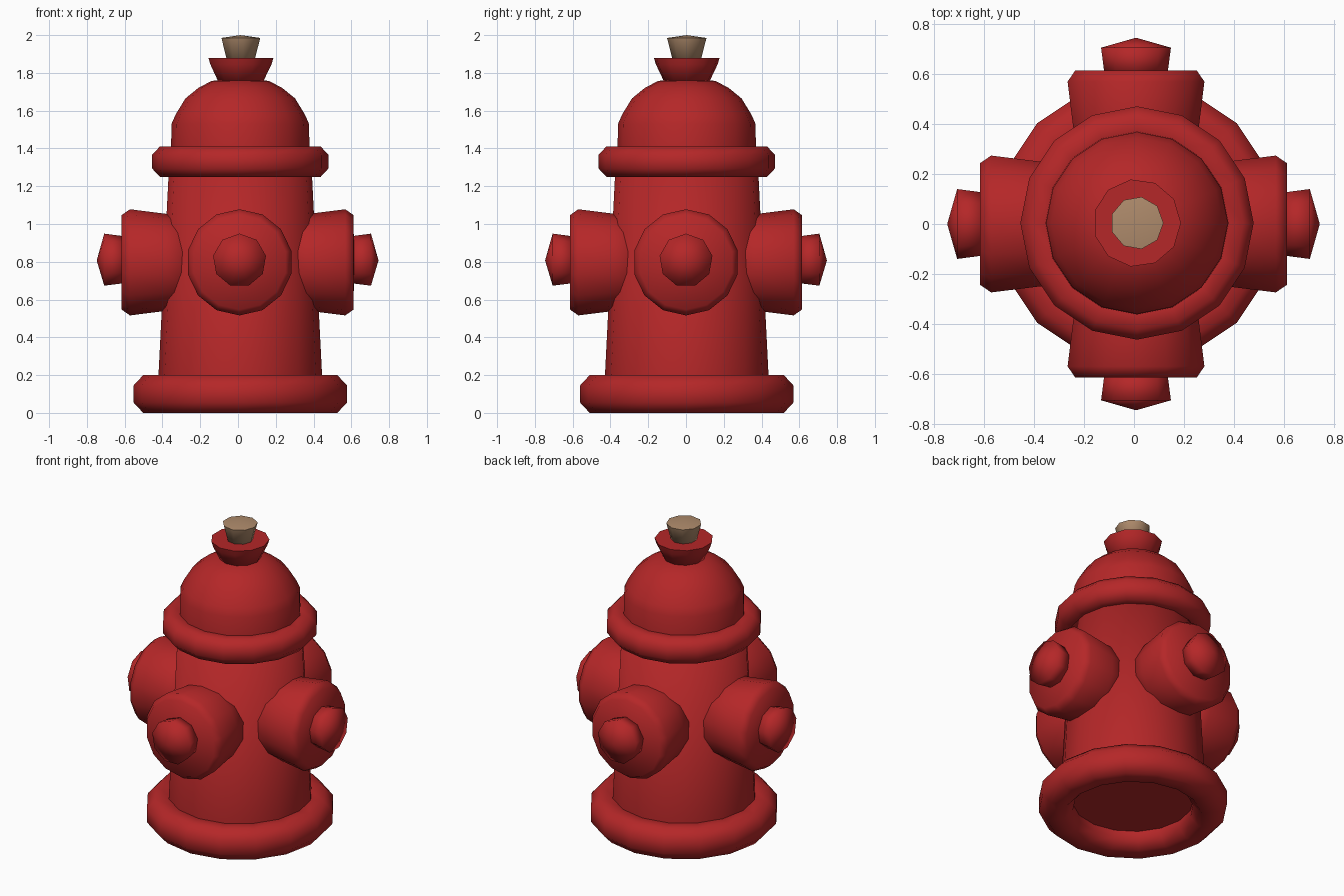
import bpy
import math
from mathutils import Matrix, Vector

old = bpy.data.objects.get("Cube")
if old:
    bpy.data.objects.remove(old, do_unlink=True)


def make_material(name, colour):
    mat = bpy.data.materials.new(name)
    mat.use_nodes = True
    mat.diffuse_color = (*colour, 1)
    mat.node_tree.nodes["Principled BSDF"].inputs["Base Color"].default_value = (*colour, 1)
    return mat


RED = make_material("hydrant red", (0.46, 0.02, 0.021))
TAN = make_material("tan bolt", (0.43, 0.26, 0.15))
CENTRE = Vector((0.012, 0.004, 0))


def lathe(name, profile, sides, mat=RED, place=Matrix.Translation(CENTRE), closed=False, phase=0.0):
    """Spin a (radius, height) profile around z; zero radius makes a pole."""
    verts, faces, rings = [], [], []
    for r, h in profile:
        count = sides if r > 0 else 1
        rings.append([len(verts) + i for i in range(count)])
        for i in range(count):
            a = math.tau * i / sides + phase
            verts.append(place @ Vector((r * math.cos(a), r * math.sin(a), h)))
    pairs = list(zip(rings, rings[1:]))
    if closed:
        pairs.append((rings[-1], rings[0]))
    for low, high in pairs:
        for i in range(sides):
            j = (i + 1) % sides
            if len(low) == 1:
                faces.append((low[0], high[j], high[i]))
            elif len(high) == 1:
                faces.append((low[i], low[j], high[0]))
            else:
                faces.append((low[i], low[j], high[j], high[i]))
    mesh = bpy.data.meshes.new(name)
    mesh.from_pydata(verts, [], faces)
    mesh.materials.append(mat)
    obj = bpy.data.objects.new(name, mesh)
    bpy.context.collection.objects.link(obj)
    bpy.ops.object.select_all(action="DESELECT")
    obj.select_set(True)
    bpy.context.view_layer.objects.active = obj
    bpy.ops.object.shade_smooth_by_angle(angle=math.radians(88))
    return obj


def rounded_ring(name, major, minor, z, half):
    """Ring with a chamfered, eight-sided section."""
    a, b = minor * 0.5, half * 0.45
    section = [(-a, -half), (a, -half), (minor, -b), (minor, b),
               (a, half), (-a, half), (-minor, b), (-minor, -b)]
    lathe(name, [(major + r, z + h) for r, h in section], 16, closed=True)


# Central barrel and the two rings around it
lathe("barrel", [(0, 0.1), (0.437, 0.1), (0.433, 0.2), (0.376, 1.33), (0, 1.33)], 16)
rounded_ring("base_ring", 0.463, 0.102, 0.1, 0.1)
rounded_ring("collar_ring", 0.385, 0.082, 1.33, 0.08)

# Domed bonnet, flared cap and top bolt
lathe("bonnet", [(0, 1.36), (0.367, 1.36), (0.364, 1.53), (0.342, 1.58),
                 (0.29, 1.665), (0.22, 1.722), (0.15, 1.758), (0, 1.765)], 16)
lathe("flared_cap", [(0, 1.75), (0.122, 1.755), (0.165, 1.845), (0.176, 1.88), (0, 1.88)], 11)
lathe("top_bolt", [(0, 1.86), (0.076, 1.87), (0.106, 1.985), (0, 2.0)], 9, TAN)

# Four outlets, each with an end bolt
for name, angle in (("left", 0), ("back", 90), ("right", 180), ("front", 270)):
    spin = Matrix.Rotation(math.radians(angle), 4, "Z")
    offset = Vector((0.008 if angle % 180 else -0.002, 0, 0.797))
    place = Matrix.Translation(offset) @ spin @ Matrix.Rotation(math.radians(90), 4, "Y")
    lathe(name + "_outlet", [(0, 0.25), (0.248, 0.25), (0.257, 0.38), (0.281, 0.57),
                             (0.25, 0.614), (0, 0.616)], 14, place=place)
    place = Matrix.Translation((0, 0, 0.01)) @ place
    lathe(name + "_bolt", [(0, 0.58), (0.128, 0.6), (0.142, 0.706), (0, 0.746)], 9,
          place=place, phase=math.pi)
